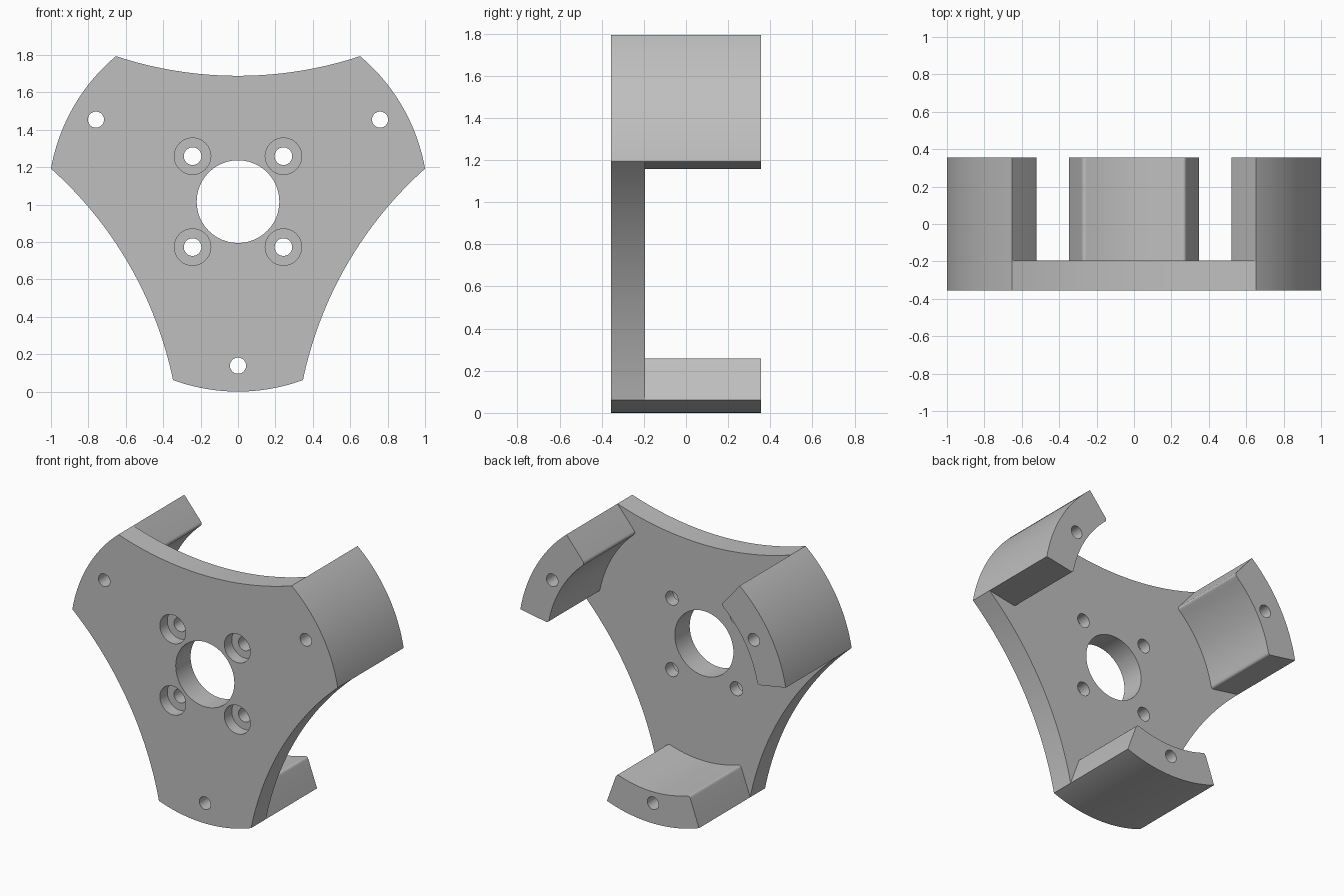
import bpy, bmesh
from math import sin, cos, pi, radians, asin, hypot
from mathutils import Vector, Matrix

cube = bpy.data.objects.get("Cube")
if cube:
    bpy.data.objects.remove(cube, do_unlink=True)

CZ = 1.016                              # height of the hub axis
R_OUT, R_IN, HALF = 1.0154, 0.80, radians(20)
FRONT, MID, BACK = -0.355, -0.195, 0.355
SAG = 0.105                             # depth of the hollow sides
FILLET = 0.022

grey = bpy.data.materials.new("machined grey")
grey.use_nodes = True
colour = (0.52, 0.52, 0.52, 1)
grey.diffuse_color = colour
grey.node_tree.nodes["Principled BSDF"].inputs["Base Color"].default_value = colour


def polar(r, a):
    return Vector((r * cos(a), r * sin(a)))


def arc(centre, r, a0, a1, n):
    return [centre + polar(r, a0 + (a1 - a0) * i / n) for i in range(n + 1)]


def rounded(p, to_a, to_b, n=5):
    """Small quadratic fillet at corner p between two directions."""
    a, b = p + to_a * FILLET, p + to_b * FILLET
    return [a * (1 - t) ** 2 + p * 2 * t * (1 - t) + b * t * t
            for t in (i / n for i in range(n + 1))]


def pad_inner(mid):
    """Inner side of a pad: rounded corner, concentric arc, rounded corner."""
    a0, a1, d = mid - HALF, mid + HALF, FILLET / R_IN
    tangent = lambda a: Vector((-sin(a), cos(a)))
    return (rounded(polar(R_IN, a0), polar(1, a0), tangent(a0))
            + arc(Vector((0, 0)), R_IN, a0 + d, a1 - d, 20)[1:-1]
            + rounded(polar(R_IN, a1), -tangent(a1), polar(1, a1)))


def hollow(a0, a1):
    """Hollow side between two neighbouring pads, without its end points."""
    p, q = polar(R_OUT, a0), polar(R_OUT, a1)
    half = (q - p).length / 2
    r = (half * half + SAG * SAG) / (2 * SAG)
    out = ((p + q) / 2).normalized()
    centre = out * (((p + q) / 2).length - SAG + r)
    mid = (a0 + a1) / 2 + pi
    s = asin(half / r)
    return arc(centre, r, mid + s, mid - s, 32)[1:-1]


# Bracket body: plate with three pads rising from its back
bm = bmesh.new()


def row(points, y):
    return [bm.verts.new((p.x, y, CZ + p.y)) for p in points]


def walls(a, b):
    for i in range(len(a) - 1):
        bm.faces.new((a[i], a[i + 1], b[i + 1], b[i]))


pads, sides = [], []
for k in range(3):
    mid = -pi / 2 + k * 2 * pi / 3
    outer = arc(Vector((0, 0)), R_OUT, mid - HALF, mid + HALF, 24)
    inner = pad_inner(mid)
    rows = [row(outer, y) for y in (FRONT, MID, BACK)]
    in_mid, in_back = row(inner, MID), row(inner, BACK)
    walls(rows[0], rows[1])
    walls(rows[1], rows[2])
    walls([rows[1][0]] + in_mid + [rows[1][-1]],
          [rows[2][0]] + in_back + [rows[2][-1]])
    bm.faces.new(rows[2] + in_back[::-1])
    pads.append((rows, in_mid))
    curve = hollow(mid + HALF, mid + 2 * pi / 3 - HALF)
    sides.append((row(curve, FRONT), row(curve, MID)))

front_loop, mid_loop = [], []
for k in range(3):
    rows, in_mid = pads[k]
    nxt = pads[(k + 1) % 3][0]
    f, m = sides[k]
    walls([rows[0][-1]] + f + [nxt[0][0]], [rows[1][-1]] + m + [nxt[1][0]])
    front_loop += rows[0] + f
    mid_loop += [rows[1][0]] + in_mid + [rows[1][-1]] + m
bm.faces.new(front_loop)
bm.faces.new(mid_loop)
bmesh.ops.recalc_face_normals(bm, faces=bm.faces)


def make_object(name, mesh_bm):
    mesh = bpy.data.meshes.new(name)
    mesh_bm.to_mesh(mesh)
    mesh_bm.free()
    mesh.materials.append(grey)
    ob = bpy.data.objects.new(name, mesh)
    bpy.context.collection.objects.link(ob)
    return ob


body = make_object("motor_bracket", bm)


def drill(name, holes):
    """Cut round holes (x, z from the hub, radius, y start, y end)."""
    cb = bmesh.new()
    for p, r, y0, y1 in holes:
        place = (Matrix.Translation((p.x, (y0 + y1) / 2, CZ + p.y))
                 @ Matrix.Rotation(pi / 2, 4, 'X'))
        bmesh.ops.create_cone(cb, cap_ends=True, segments=48, radius1=r,
                              radius2=r, depth=y1 - y0, matrix=place)
    cutter = make_object(name, cb)
    cutter.hide_render = True
    mod = body.modifiers.new(name, 'BOOLEAN')
    mod.operation, mod.solver, mod.object = 'DIFFERENCE', 'EXACT', cutter
    bpy.context.view_layer.objects.active = body
    bpy.ops.object.modifier_apply(modifier=mod.name)
    bpy.data.objects.remove(cutter, do_unlink=True)


# Hub bore, pad holes and counterbored screw holes
screws = [Vector((x, z)) for x in (-0.243, 0.243) for z in (-0.243, 0.243)]
through = [(Vector((0, 0)), 0.221, -0.5, 0.0)]
through += [(polar(0.877, -pi / 2 + k * 2 * pi / 3), 0.043, -0.5, 0.5) for k in range(3)]
through += [(p, 0.047, -0.5, 0.0) for p in screws]
drill("through_holes", through)
drill("counterbores", [(p, 0.0975, -0.5, FRONT + 0.08) for p in screws])

# Smooth curved walls with crisp edges
bpy.ops.object.select_all(action='DESELECT')
body.select_set(True)
bpy.context.view_layer.objects.active = body
bpy.ops.object.shade_smooth_by_angle(angle=radians(25))
